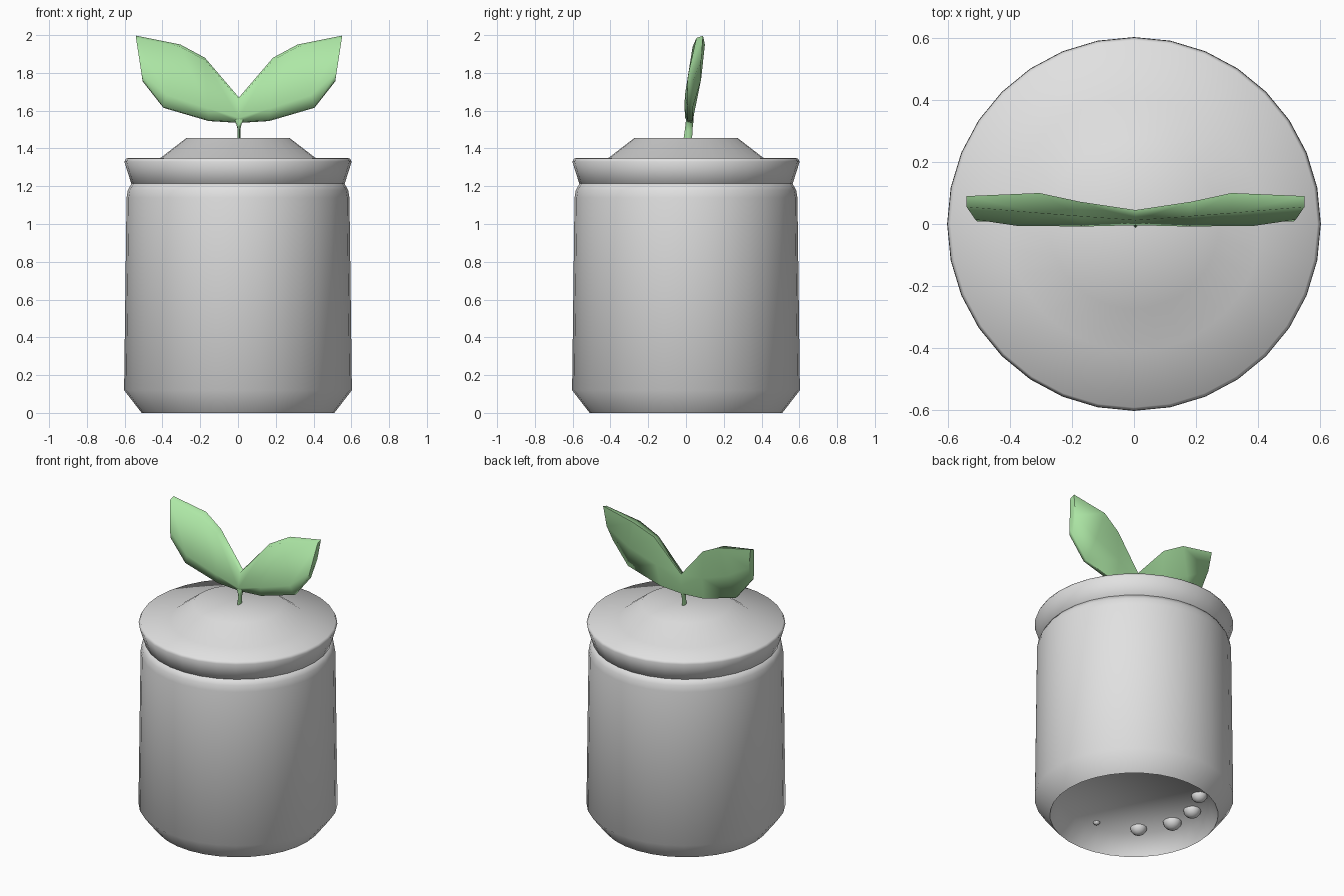
import bpy, bmesh, math
from mathutils import Vector

cube = bpy.data.objects.get("Cube")
if cube:
    bpy.data.objects.remove(cube)


def material(name, rgb):
    m = bpy.data.materials.new(name)
    m.use_nodes = True
    m.diffuse_color = (*rgb, 1)
    m.node_tree.nodes["Principled BSDF"].inputs["Base Color"].default_value = (*rgb, 1)
    return m


def finish(bm, name, mat, angle):
    bmesh.ops.recalc_face_normals(bm, faces=bm.faces)
    mesh = bpy.data.meshes.new(name)
    bm.to_mesh(mesh)
    bm.free()
    mesh.materials.append(mat)
    obj = bpy.data.objects.new(name, mesh)
    bpy.context.collection.objects.link(obj)
    bpy.ops.object.select_all(action="DESELECT")
    obj.select_set(True)
    bpy.context.view_layer.objects.active = obj
    bpy.ops.object.shade_smooth_by_angle(angle=math.radians(angle))
    return obj


def skin(bm, rings):
    """Bridge equal-sized closed rings."""
    loops = [[bm.verts.new(p) for p in ring] for ring in rings]
    n = len(loops[0])
    for a, b in zip(loops, loops[1:]):
        for i in range(n):
            j = (i + 1) % n
            bm.faces.new((a[i], a[j], b[j], b[i]))
    return loops


def lathe(name, profile, mat, angle, sides=32):
    bm = bmesh.new()
    rings = []
    for r, z in profile:
        rings.append([(r * math.cos(math.tau * i / sides),
                       r * math.sin(math.tau * i / sides), z) for i in range(sides)])
    loops = skin(bm, rings)
    bm.faces.new(loops[0])
    bm.faces.new(loops[-1])
    return finish(bm, name, mat, angle)


grey = material("pale_grey", (0.75, 0.75, 0.75))
green = material("leaf_green", (0.42, 0.8, 0.38))

# Jar: recessed underside, body and rounded shoulder
lathe("jar_body", [(0.455, 0.135), (0.51, 0), (0.603, 0.12), (0.59, 1.14),
                   (0.583, 1.18), (0.562, 1.217)], grey, 75)

# Flared lid with a raised cap
lathe("lid", [(0.55, 1.205), (0.565, 1.214), (0.602, 1.33), (0.592, 1.348),
              (0.41, 1.35), (0.275, 1.454)], grey, 85)

# Small beads under the base
for i, (deg, size) in enumerate([(140, 0.05), (167, 0.055), (194, 0.058),
                                 (226, 0.052), (265, 0.022)]):
    bm = bmesh.new()
    bmesh.ops.create_uvsphere(bm, u_segments=12, v_segments=8, radius=size)
    a = math.radians(deg)
    bmesh.ops.translate(bm, verts=bm.verts,
                        vec=Vector((0.395 * math.cos(a), 0.395 * math.sin(a), 0.14)))
    finish(bm, f"base_bead_{i + 1}", grey, 60)

# Pair of leaves: upper point, lower point, then y of the
# upper front, upper back, belly front and belly back
stations = [((0, 1.67), (0, 1.535), 0.012, 0.045, -0.004, 0.045),
            ((0.18, 1.88), (0.16, 1.545), 0.025, 0.072, -0.008, 0.066),
            ((0.31, 1.95), (0.40, 1.615), 0.035, 0.1, -0.006, 0.08),
            ((0.545, 1.997), (0.51, 1.755), 0.055, 0.09, 0.014, 0.08)]
rings = []
for (ux, uz), (lx, lz), front, back, belly_front, belly_back in stations:
    upper, lower = Vector((ux, 0, uz)), Vector((lx, 0, lz))
    low_mid, mid = lower.lerp(upper, 0.2), lower.lerp(upper, 0.45)
    rings.append([(ux, front, uz - 0.012), (ux, back, uz),
                  (mid.x, belly_back, mid.z), (lx, 0.035, lz),
                  (lx, 0.008, lz + 0.005), (low_mid.x, belly_front, low_mid.z)])
bm = bmesh.new()
loops = skin(bm, rings)
bm.faces.new(loops[-1])
leaves = finish(bm, "leaves", green, 75)
leaves.location.x = 0.005
mirror = leaves.modifiers.new("mirror", "MIRROR")
mirror.use_clip = True

# Slim stem, wider toward the leaves
bm = bmesh.new()
rings = []
for y, z, rx, ry in [(0.008, 1.43, 0.008, 0.024), (0.014, 1.5, 0.007, 0.02),
                     (0.018, 1.53, 0.014, 0.02), (0.02, 1.56, 0.04, 0.02)]:
    rings.append([(0.005 + rx * math.cos(math.tau * i / 8),
                   y + ry * math.sin(math.tau * i / 8), z) for i in range(8)])
loops = skin(bm, rings)
bm.faces.new(loops[0])
bm.faces.new(loops[-1])
finish(bm, "stem", green, 50)
